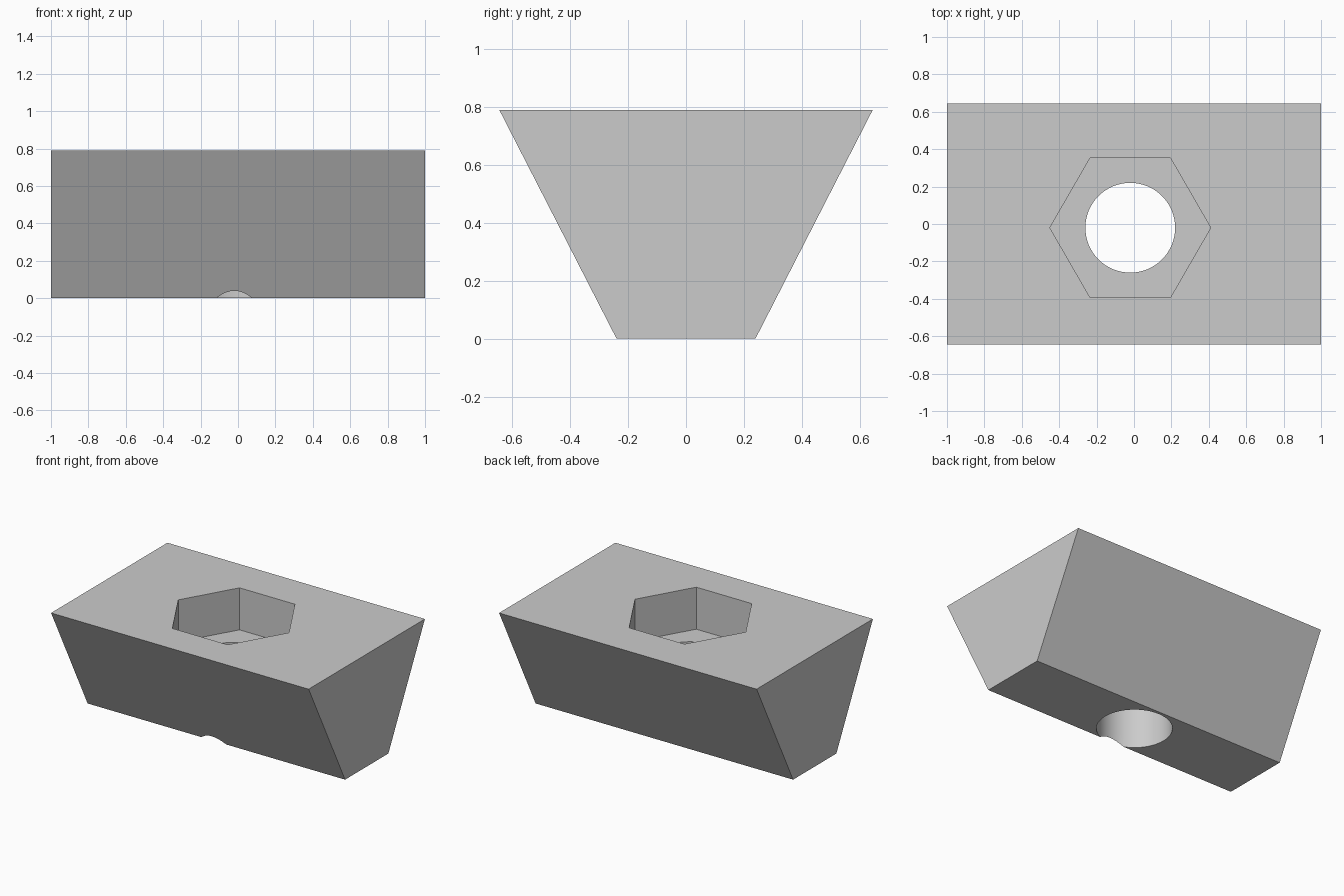
import bpy
import bmesh
from math import radians

cube = bpy.data.objects.get("Cube")
if cube:
    bpy.data.objects.remove(cube, do_unlink=True)

HEIGHT = 0.79
CENTRE = (-0.02, -0.02)

grey = bpy.data.materials.new("light grey")
grey.use_nodes = True
colour = (0.6, 0.6, 0.6, 1)
grey.diffuse_color = colour
grey.node_tree.nodes["Principled BSDF"].inputs["Base Color"].default_value = colour


def prism(name, sides, radius, bottom, top):
    """Upright prism on the hole axis, with a corner on the x axis."""
    bpy.ops.mesh.primitive_cylinder_add(
        vertices=sides, radius=radius, depth=top - bottom,
        location=(*CENTRE, (bottom + top) / 2),
        rotation=(0, 0, radians(90)))
    obj = bpy.context.object
    obj.name = name
    obj.hide_render = True
    return obj


# Wedge block: trapezoid profile extruded along x
bm = bmesh.new()
profile = [(-0.24, 0), (0.24, 0), (0.645, HEIGHT), (-0.645, HEIGHT)]
end = bm.faces.new([bm.verts.new((-1, y, z)) for y, z in profile])
extruded = bmesh.ops.extrude_face_region(bm, geom=[end])
verts = [v for v in extruded["geom"] if isinstance(v, bmesh.types.BMVert)]
bmesh.ops.translate(bm, verts=verts, vec=(2, 0, 0))
bmesh.ops.recalc_face_normals(bm, faces=bm.faces)
mesh = bpy.data.meshes.new("wedge_block")
bm.to_mesh(mesh)
bm.free()
block = bpy.data.objects.new("wedge_block", mesh)
bpy.context.collection.objects.link(block)
mesh.materials.append(grey)

# Hexagonal nut pocket and round bolt hole
cutters = [prism("nut_pocket_cutter", 6, 0.43, 0.495, 1),
           prism("bolt_hole_cutter", 64, 0.24, -0.2, 0.7)]
for cutter in cutters:
    cutter.data.materials.append(grey)
    mod = block.modifiers.new(cutter.name, "BOOLEAN")
    mod.operation = "DIFFERENCE"
    mod.solver = "EXACT"
    mod.object = cutter

bpy.ops.object.select_all(action="DESELECT")
block.select_set(True)
bpy.context.view_layer.objects.active = block
for mod in list(block.modifiers):
    bpy.ops.object.modifier_apply(modifier=mod.name)
for cutter in cutters:
    bpy.data.objects.remove(cutter, do_unlink=True)

# Smooth bore wall, crisp block edges
bpy.ops.object.shade_smooth_by_angle(angle=radians(30))
